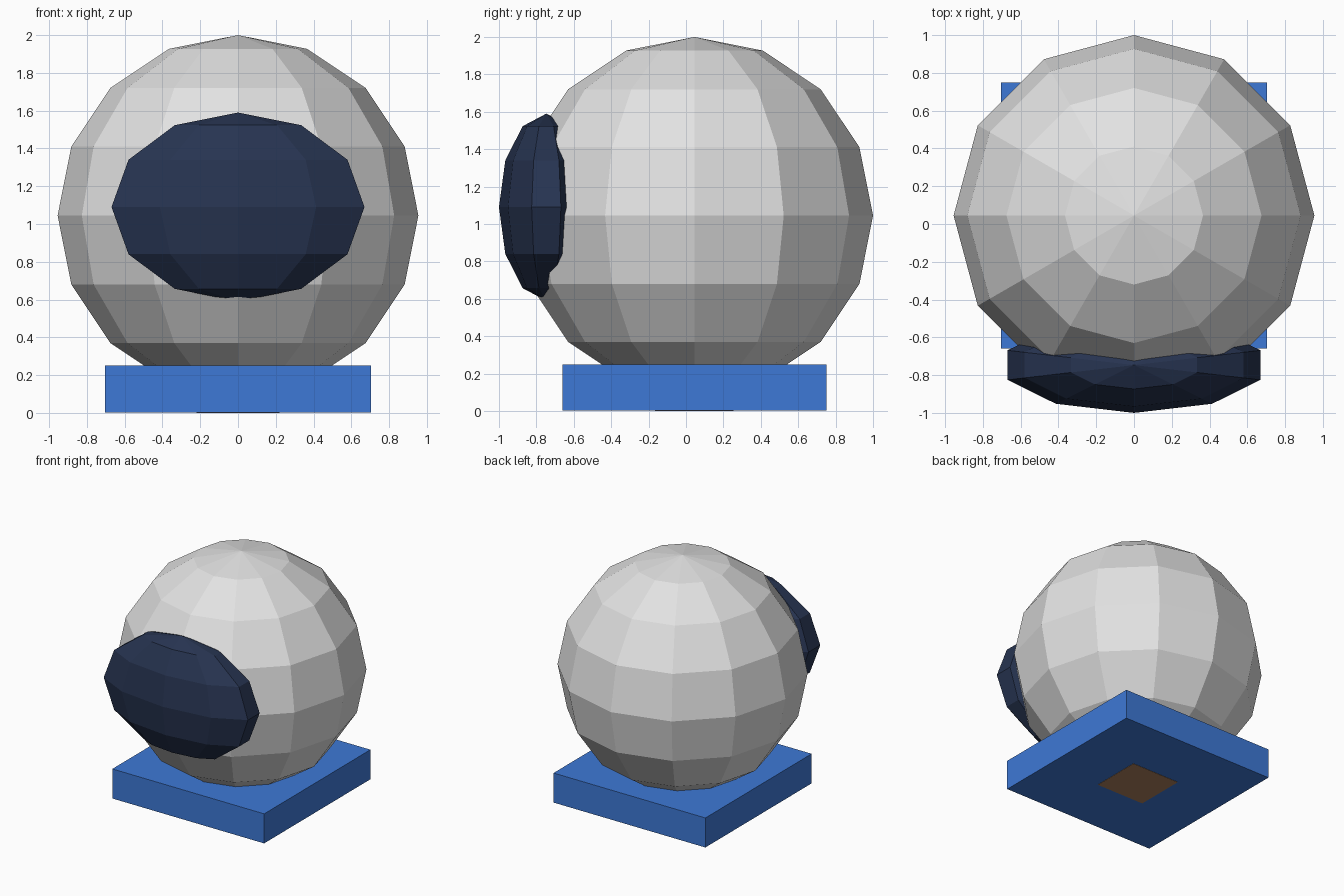
import bpy

if "Cube" in bpy.data.objects:
    bpy.data.objects.remove(bpy.data.objects["Cube"])


def material(name, rgb):
    m = bpy.data.materials.new(name)
    m.diffuse_color = (*rgb, 1.0)
    m.use_nodes = True
    m.node_tree.nodes["Principled BSDF"].inputs["Base Color"].default_value = m.diffuse_color
    return m


GREY = material("light_grey", (0.76, 0.76, 0.76))
NAVY = material("dark_navy", (0.02, 0.034, 0.082))
BLUE = material("blue", (0.048, 0.19, 0.67))
BROWN = material("brown", (0.42, 0.22, 0.11))


def finish(name, mat, scale):
    ob = bpy.context.object
    ob.name = name
    ob.scale = scale
    bpy.ops.object.transform_apply(location=False, rotation=False, scale=True)
    ob.data.materials.append(mat)
    return ob


def ball(name, mat, segments, rings, loc, radii):
    bpy.ops.mesh.primitive_uv_sphere_add(
        segments=segments, ring_count=rings, radius=1, location=loc)
    return finish(name, mat, radii)


def box(name, mat, low, high):
    centre = [(a + b) / 2 for a, b in zip(low, high)]
    bpy.ops.mesh.primitive_cube_add(size=1, location=centre)
    return finish(name, mat, [b - a for a, b in zip(low, high)])


# Faceted round head, set slightly back to balance the visor
CY = 0.045
ball("head", GREY, 12, 8, (0, CY, 1.045), (0.955, 0.955, 0.955))

# Wide flattened visor half sunk into the front
ball("visor", NAVY, 10, 6, (0, -0.747, 1.09), (0.704, 0.253, 0.5))

# Square collar block and the small neck plate flush with its underside
box("collar", BLUE, (-0.705, CY - 0.705, 0.002), (0.705, CY + 0.705, 0.25))
box("neck_plate", BROWN, (-0.22, CY - 0.21, 0.0), (0.22, CY + 0.21, 0.008))
